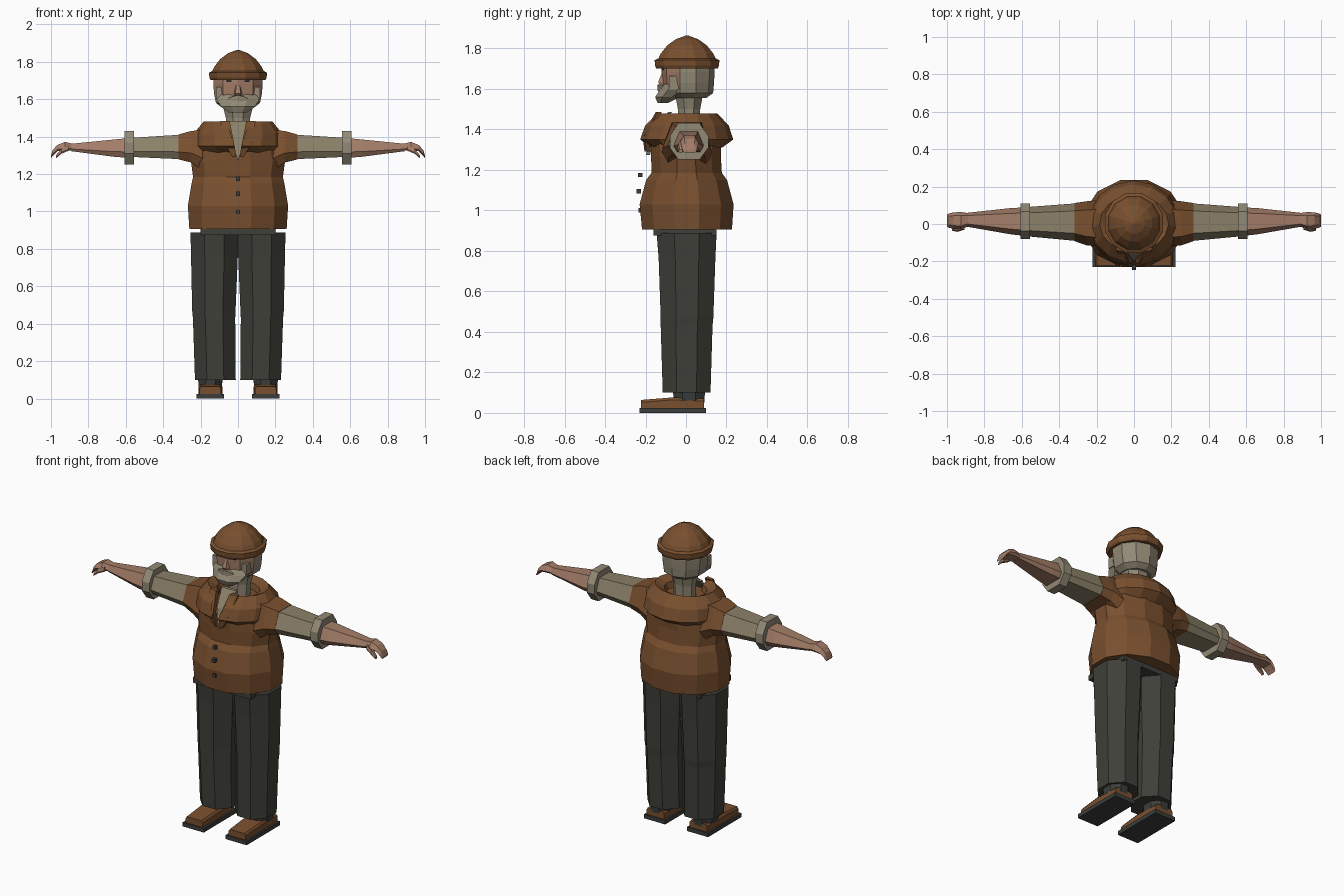
import bpy, bmesh, math
from mathutils import Vector

if "Cube" in bpy.data.objects:
    bpy.data.objects.remove(bpy.data.objects["Cube"])


def material(name, rgb):
    m = bpy.data.materials.new(name)
    m.diffuse_color = (*rgb, 1)
    m.use_nodes = True
    m.node_tree.nodes["Principled BSDF"].inputs["Base Color"].default_value = m.diffuse_color
    return m


BROWN = material("brown cloth", (0.19, 0.079, 0.028))
LINEN = material("beige linen", (0.26, 0.22, 0.14))
HAIR = material("grey hair", (0.29, 0.255, 0.18))
SKIN = material("skin", (0.37, 0.205, 0.138))
DARK = material("dark trousers", (0.05, 0.05, 0.041))
SOLE = material("dark grey sole", (0.045, 0.048, 0.044))


def loft(name, rings, mats, rule=None, caps=True, closed=True):
    """Skin a list of equal-length rings of points; rule picks a material per face."""
    bm = bmesh.new()
    vs = [[bm.verts.new(p) for p in r] for r in rings]
    n = len(rings[0])
    for a, b in zip(vs, vs[1:]):
        for i in range(n if closed else n - 1):
            j = (i + 1) % n
            bm.faces.new((a[i], a[j], b[j], b[i]))
    if caps:
        bm.faces.new(vs[0])
        bm.faces.new(vs[-1])
    bmesh.ops.recalc_face_normals(bm, faces=bm.faces)
    bm.normal_update()
    if rule:
        for f in bm.faces:
            f.material_index = rule(f.calc_center_median(), f.normal)
    me = bpy.data.meshes.new(name)
    bm.to_mesh(me)
    bm.free()
    for m in mats:
        me.materials.append(m)
    ob = bpy.data.objects.new(name, me)
    bpy.context.collection.objects.link(ob)
    return ob


def zring(z, rx, ry, cx=0, cy=0, n=12):
    """Horizontal ring with flat front; rx, ry are true half extents."""
    k = 1 / math.cos(math.pi / n)
    return [Vector((cx + k * rx * math.cos((i + .5) * 2 * math.pi / n),
                    cy + k * ry * math.sin((i + .5) * 2 * math.pi / n), z)) for i in range(n)]


def box(name, x, y, z, mat):
    return loft(name, [[(x[0], y[0], h), (x[1], y[0], h), (x[1], y[1], h), (x[0], y[1], h)]
                       for h in z], [mat])


def xring(x, y0, y1, z0, z1):
    """Arm section: six sides, wide low flanks and a narrower top."""
    d, h = y1 - y0, z1 - z0
    return [(x, y0 + d * u, z0 + h * v) for u, v in
            ((.12, 0), (.88, 0), (1, .3), (.8, 1), (.2, 1), (0, .3))]


# Torso with rounded belly
loft("vest_body", [zring(z, rx, ry, 0, cy) for z, rx, ry, cy in (
    (.905, .26, .222, .005), (1.03, .268, .232, .003), (1.15, .248, .2, .003),
    (1.185, .24, .174, .003), (1.27, .252, .172, 0), (1.33, .235, .175, 0),
    (1.42, .15, .12, 0))], [BROWN])


# Wide shoulder collar, open at the front and turned in at the neck
def collar_ring(z, rx, ry, gap, n=14):
    g = math.asin(gap / rx)
    return [Vector((rx * math.sin(t), .003 - ry * math.cos(t), z)) for t in
            (g + (2 * math.pi - 2 * g) * i / n for i in range(n + 1))]


loft("vest_collar", [collar_ring(*r) for r in (
    (1.31, .225, .175, .012), (1.35, .245, .23, .02), (1.42, .235, .208, .04),
    (1.48, .185, .15, .06), (1.455, .13, .105, .05), (1.40, .11, .09, .045))],
    [BROWN], caps=False, closed=False)

# Lapels beside the open neck
for s, side in ((1, "left"), (-1, "right")):
    loft(side + "_lapel", [[(s * a, y, z), (s * b, y + .01, z),
                           (s * b, y + .03, z), (s * a, y + .03, z)]
         for a, b, y, z in ((.008, .03, -.205, 1.29), (.022, .075, -.215, 1.37),
                            (.045, .095, -.15, 1.485))], [BROWN])

# Shirt front filling the neckline
loft("shirt_front", [[(-w, y, z), (w, y, z), (w, y + .02, z), (-w, y + .02, z)]
     for w, y, z in ((.003, -.198, 1.275), (.03, -.165, 1.39), (.05, -.09, 1.485))], [LINEN])

# Buttons
for i, (z, y) in enumerate(((1.0, -.225), (1.095, -.235), (1.175, -.228))):
    box(f"button_{i + 1}", (-.01, .01), (y - .01, y + .012), (z - .011, z + .011), SOLE)

# Neck and head
loft("neck", [zring(1.40, .06, .055, 0, .012, 8), zring(1.50, .065, .055, 0, .015, 8),
              zring(1.58, .085, .07, 0, .015, 8)], [HAIR])
loft("head", [zring(z, rx, ry, 0, cy, 10) for z, rx, ry, cy in (
    (1.555, .085, .085, .01), (1.58, .118, .118, .01), (1.63, .128, .122, .01),
    (1.685, .132, .125, .01), (1.72, .13, .125, .01))], [HAIR, SKIN],
    lambda c, n: int(n.y < -.55 and c.z > 1.6))
loft("beard", [zring(z, rx, ry, 0, cy, 8) for z, rx, ry, cy in (
    (1.53, .05, .025, -.115), (1.56, .09, .06, -.092), (1.595, .112, .07, -.06),
    (1.625, .116, .055, -.05))], [HAIR])

# Moustache halves, ears of hair, eyes and brows
for s, side in ((1, "left"), (-1, "right")):
    loft(side + "_moustache", [[(s * x, y, a), (s * x, y, b), (s * x, y + .05, b), (s * x, y + .05, a)]
         for x, y, a, b in ((0, -.14, 1.592, 1.622), (.045, -.13, 1.578, 1.61),
                            (.085, -.098, 1.57, 1.585))], [HAIR])
    box(side + "_eye", sorted((s * .035, s * .062)), (-.119, -.11), (1.691, 1.705), SOLE)
    box(side + "_cheek_hair", sorted((s * .08, s * .118)), (-.085, -.03), (1.6, 1.665), HAIR)

# Nose
loft("nose", [[(-w, -.105, z), (w, -.105, z), (w * .6, y, z), (-w * .6, y, z)]
     for w, y, z in ((.02, -.125, 1.618), (.024, -.138, 1.632), (.01, -.115, 1.69))], [SKIN])

# Cap: rolled band and dome
loft("cap_band", [zring(1.702, .147, .152, 0, .005), zring(1.715, .153, .158, 0, .005),
                  zring(1.742, .155, .16, 0, .005), zring(1.75, .14, .145, 0, .005)], [BROWN])
loft("cap_dome", [zring(z, r, r * 1.03, 0, .005) for z, r in (
    (1.74, .142), (1.775, .126), (1.815, .095), (1.845, .055), (1.864, .006))], [BROWN])

# Hips under the vest
box("trouser_waist", (-.2, .2), (-.16, .15), (.875, .908), DARK)

for s, side in ((1, "left"), (-1, "right")):
    def put(name, rings, mat):
        loft(side + "_" + name, [[(s * p[0], p[1], p[2]) for p in r] for r in rings], [mat])

    # Arm: brown shoulder, linen sleeve, cuff, bare forearm
    put("shoulder", [xring(.16, -.12, .13, 1.2, 1.44), xring(.25, -.115, .122, 1.262, 1.43),
                     xring(.317, -.092, .112, 1.278, 1.412)], BROWN)
    put("sleeve", [xring(.315, -.09, .11, 1.28, 1.41), xring(.58, -.065, .09, 1.292, 1.393)], LINEN)
    put("cuff", [[(x, .015 + .095 * u, 1.341 + .09 * v) for u, v in
                  ((-1, -.35), (-.55, -1), (.55, -1), (1, -.35),
                   (1, .3), (.55, 1), (-.55, 1), (-1, .3))] for x in (.555, .607)], HAIR)
    put("forearm", [xring(.6, -.062, .088, 1.288, 1.391), xring(.66, -.055, .085, 1.292, 1.385),
                    xring(.89, -.015, .06, 1.322, 1.362)], SKIN)
    # Hand with fingers curling down, and thumb
    put("hand", [xring(.885, -.012, .058, 1.325, 1.362), xring(.925, -.03, .064, 1.325, 1.372),
                 xring(.965, -.026, .062, 1.322, 1.356), xring(.99, -.02, .056, 1.298, 1.33),
                 xring(1.0, -.014, .05, 1.285, 1.298)], SKIN)
    put("thumb", [xring(.905, -.03, .0, 1.325, 1.352), xring(.945, -.042, -.012, 1.308, 1.335),
                  xring(.972, -.036, -.016, 1.285, 1.302)], SKIN)

    # Trouser leg with slight knee crease
    put("trouser_leg", [zring(z, rx, ry, cx, cy, 8) for z, rx, ry, cx, cy in (
        (.1, .109, .118, .121, .003), (.43, .113, .128, .128, .003), (.47, .116, .13, .129, .005),
        (.76, .125, .14, .126, .005), (.888, .127, .148, .127, .003))], DARK)
    # Ankle, shoe and sole
    put("ankle", [zring(.05, .06, .075, .148, .015, 8), zring(.12, .068, .08, .148, .015, 8)], SOLE)
    put("shoe", [[(.148 - w, y, .02), (.148 + w, y, .02), (.148 + w, y, h - .012),
                  (.148 + w * .85, y, h), (.148 - w * .85, y, h), (.148 - w, y, h - .012)]
                 for y, w, h in ((-.222, .058, .064), (-.07, .064, .076), (.09, .06, .07))], BROWN)
    put("sole", [[(.075, -.23, z), (.221, -.23, z), (.221, .098, z), (.075, .098, z)]
                 for z in (0, .025)], SOLE)
